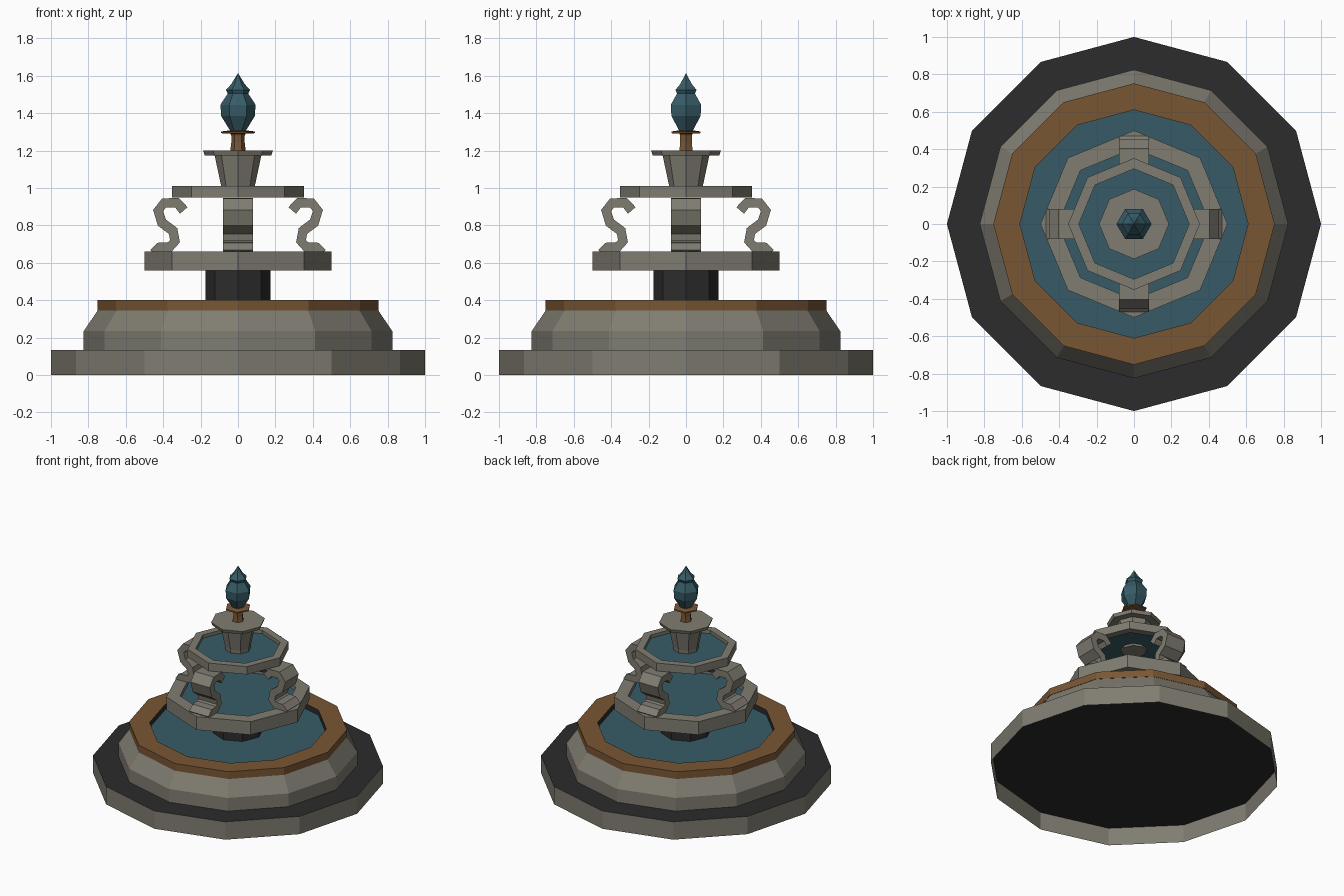
import bpy, bmesh, math
from mathutils import Vector, Matrix

if "Cube" in bpy.data.objects:
    bpy.data.objects.remove(bpy.data.objects["Cube"])


def material(name, rgb):
    m = bpy.data.materials.new(name)
    m.diffuse_color = (*rgb, 1)
    m.use_nodes = True
    m.node_tree.nodes["Principled BSDF"].inputs["Base Color"].default_value = m.diffuse_color
    return m


STONE = material("warm grey stone", (0.215, 0.203, 0.165))
DARK = material("dark stone", (0.025, 0.025, 0.025))
BRONZE = material("brown bronze", (0.19, 0.093, 0.034))
WATER = material("teal water", (0.038, 0.105, 0.135))


def finish(name, bm, mat):
    me = bpy.data.meshes.new(name)
    bm.to_mesh(me)
    bm.free()
    me.materials.append(mat)
    ob = bpy.data.objects.new(name, me)
    bpy.context.collection.objects.link(ob)
    return ob


def circle(bm, r, z, sides):
    step = 2 * math.pi / sides
    return [bm.verts.new((r * math.cos(i * step), r * math.sin(i * step), z))
            for i in range(sides)]


def lathe(name, sides, profile, mat, bottom=False, top=False):
    """Turn an (r, z) profile into a shell, optionally capped.
    The profile runs so that the outside faces outwards (upwards on the outer side)."""
    bm = bmesh.new()
    loops = [circle(bm, r, z, sides) for r, z in profile]
    for a, b in zip(loops, loops[1:]):
        for i in range(sides):
            j = (i + 1) % sides
            bm.faces.new((a[i], a[j], b[j], b[i]))
    if bottom:
        bm.faces.new(loops[0][::-1])
    if top:
        bm.faces.new(loops[-1])
    return finish(name, bm, mat)


def disc(name, sides, r, z, mat):
    bm = bmesh.new()
    bm.faces.new(circle(bm, r, z, sides))
    return finish(name, bm, mat)


def bowl(name, outer, inner, z0, z1, water_z):
    """Octagonal stone ring holding a sheet of water."""
    lathe(name + "_bowl", 8, [(inner, z0), (outer, z0), (outer, z1),
                              (inner, z1), (inner, z0)], STONE)
    disc(name + "_water", 8, inner, water_z, WATER)


# Plinth: hollow underneath, grey skirt with a dark slab on top
lathe("plinth_skirt", 12, [(1, 0), (1, 0.135)], STONE)
disc("plinth_slab", 12, 1, 0.135, DARK)

# Main basin: stone wall, bronze rim, dark lining and water
lathe("basin_wall", 12, [(0.825, 0.135), (0.825, 0.235), (0.75, 0.345)], STONE)
lathe("basin_rim", 12, [(0.752, 0.345), (0.752, 0.4), (0.61, 0.4)], BRONZE)
lathe("basin_lining", 12, [(0.61, 0.4), (0.61, 0.36)], DARK)
disc("basin_water", 12, 0.61, 0.36, WATER)
lathe("pedestal", 8, [(0.175, 0.36), (0.175, 0.56)], DARK, top=True)

# Middle and upper bowls
bowl("middle", 0.5, 0.405, 0.56, 0.66, 0.63)
bowl("upper", 0.352, 0.295, 0.95, 1.01, 0.985)

# Four S-shaped scroll supports
PATH = [Vector(p) for p in [(0.29, 0.88), (0.325, 0.92), (0.395, 0.92), (0.427, 0.88),
                            (0.407, 0.815), (0.347, 0.77), (0.337, 0.715),
                            (0.365, 0.685), (0.42, 0.682), (0.45, 0.65)]]


def scroll(name, angle, half=0.027, width=0.08):
    bm = bmesh.new()
    rot = Matrix.Rotation(angle, 3, 'Z')
    loops = []
    for i, p in enumerate(PATH):
        t = (PATH[min(i + 1, len(PATH) - 1)] - PATH[max(i - 1, 0)]).normalized()
        n = Vector((-t.y, t.x)) * half
        loops.append([bm.verts.new(rot @ Vector((q.x, y, q.y)))
                      for q, y in ((p + n, -width), (p + n, width),
                                   (p - n, width), (p - n, -width))])
    for a, b in zip(loops, loops[1:]):
        for k in range(4):
            m = (k + 1) % 4
            bm.faces.new((a[k], a[m], b[m], b[k]))
    bm.faces.new(loops[0])
    bm.faces.new(loops[-1])
    bmesh.ops.recalc_face_normals(bm, faces=bm.faces)
    finish(name, bm, STONE)


for k in range(4):
    scroll(f"scroll_support_{k + 1}", k * math.pi / 2)

# Top cup with flared lip
lathe("top_cup", 8, [(0.087, 0.97), (0.09, 1.01), (0.125, 1.175), (0.178, 1.175),
                     (0.187, 1.2)], STONE, bottom=True, top=True)

# Bronze stem and thin collar
lathe("finial_stem", 6, [(0.041, 1.2), (0.036, 1.24), (0.036, 1.28), (0.04, 1.29),
                         (0.09, 1.293), (0.09, 1.302), (0.045, 1.308)], BRONZE)

# Teal flame-shaped finial
lathe("finial", 6, [(0.043, 1.308), (0.09, 1.385), (0.094, 1.445), (0.055, 1.505),
                    (0.065, 1.525), (0.036, 1.555), (0.001, 1.613)], WATER, top=True)
